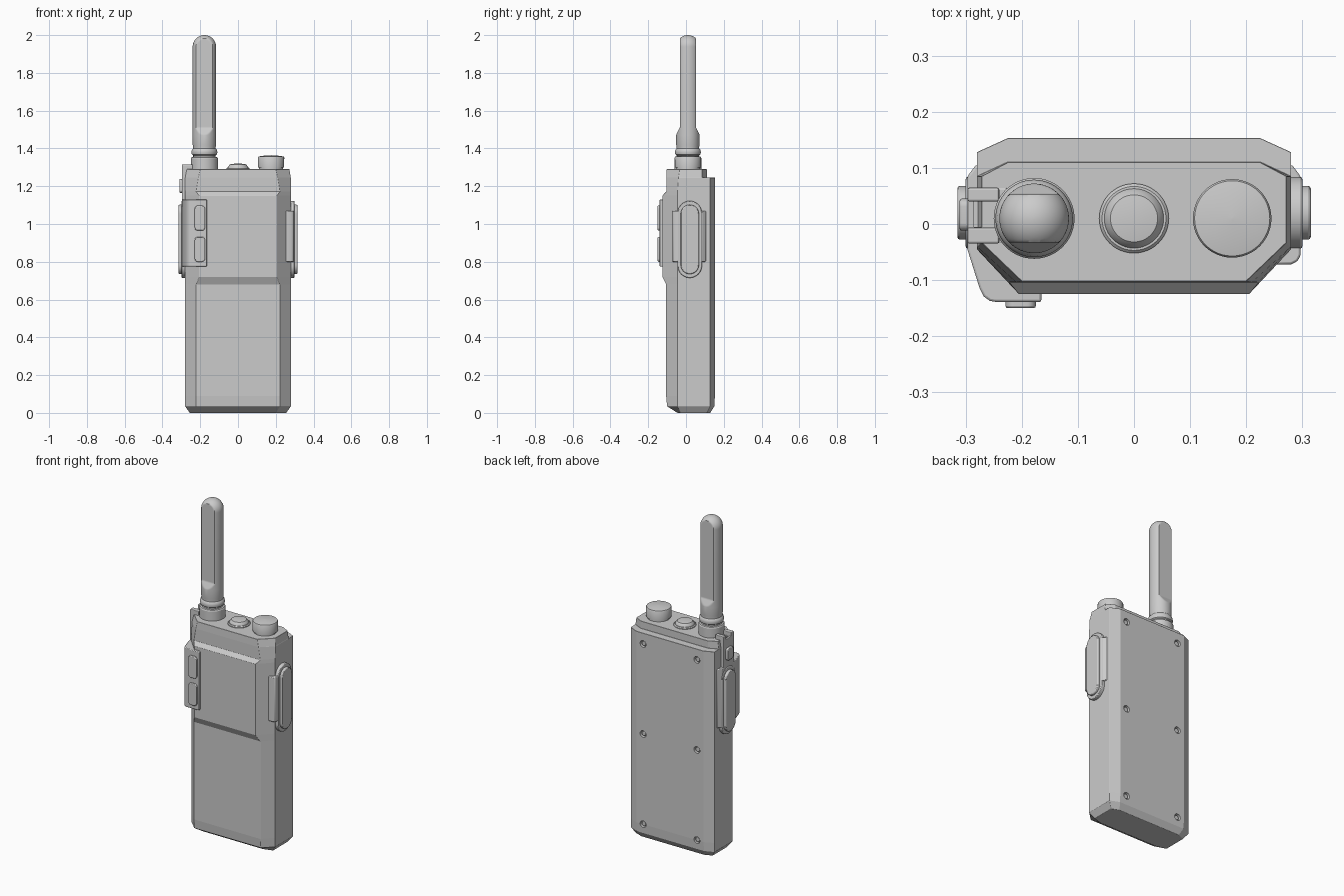
import bpy, bmesh, math

if "Cube" in bpy.data.objects:
    bpy.data.objects.remove(bpy.data.objects["Cube"])

def finish(bm, name, bevel=0.0, segs=2, smooth=True):
    bmesh.ops.recalc_face_normals(bm, faces=bm.faces)
    me = bpy.data.meshes.new(name)
    bm.to_mesh(me)
    bm.free()
    ob = bpy.data.objects.new(name, me)
    bpy.context.collection.objects.link(ob)
    if smooth:
        bpy.ops.object.select_all(action='DESELECT')
        ob.select_set(True)
        bpy.context.view_layer.objects.active = ob
        bpy.ops.object.shade_smooth_by_angle(angle=math.radians(32))
    if bevel:
        m = ob.modifiers.new("bevel", 'BEVEL')
        m.width, m.segments, m.limit_method = bevel, segs, 'ANGLE'
        m.angle_limit = math.radians(35)
    return ob

def loft(name, rings, **kw):
    """Skin a stack of equal-length vertex rings and cap both ends."""
    bm = bmesh.new()
    vs = [[bm.verts.new(p) for p in r] for r in rings]
    n = len(vs[0])
    for a, b in zip(vs, vs[1:]):
        for i in range(n):
            bm.faces.new((a[i], a[(i + 1) % n], b[(i + 1) % n], b[i]))
    bm.faces.new(vs[0])
    bm.faces.new(vs[-1])
    return finish(bm, name, **kw)

def prism(name, pts, axis, a, b, **kw):
    """Extrude a 2D outline from a to b along an axis."""
    place = {'x': lambda u, v, w: (w, u, v),
             'y': lambda u, v, w: (u, w, v),
             'z': lambda u, v, w: (u, v, w)}[axis]
    return loft(name, [[place(u, v, w) for u, v in pts] for w in (a, b)], **kw)

def rounded(u0, u1, v0, v1, r, n=8):
    """Rounded rectangle outline (a capsule when r is half the width)."""
    pts = []
    for k, (cu, cv) in enumerate([(u1 - r, v1 - r), (u0 + r, v1 - r),
                                  (u0 + r, v0 + r), (u1 - r, v0 + r)]):
        for i in range(n + 1):
            t = math.pi / 2 * (k + i / n)
            pts.append((cu + r * math.cos(t), cv + r * math.sin(t)))
    clean = []
    for p in pts:
        if not clean or math.dist(p, clean[-1]) > 1e-5:
            clean.append(p)
    return clean

def lathe(name, cx, cy, profile, n=48, limit=None, **kw):
    """Turned part; limit(z) optionally flattens it front and back."""
    rings = []
    for r, z in profile:
        lim = limit(z) if limit else 9
        rings.append([(cx + r * math.cos(2 * math.pi * i / n),
                       cy + max(-lim, min(lim, r * math.sin(2 * math.pi * i / n))), z)
                      for i in range(n)])
    return loft(name, rings, **kw)

def cut(ob, cutter):
    m = ob.modifiers.new("cut", 'BOOLEAN')
    m.operation, m.object, m.solver = 'DIFFERENCE', cutter, 'EXACT'
    cutter.hide_render = True
    cutter.hide_viewport = True

# body: octagonal sections (z, half width, front y, front half width,
#       front chamfer end y, back chamfer start y, back y, back half width)
sections = [
    (0.000, 0.255, -0.045, 0.20, -0.03, 0.110, 0.128, 0.210),
    (0.035, 0.280, -0.100, 0.222, -0.045, 0.127, 0.150, 0.225),
    (0.090, 0.280, -0.105, 0.222, -0.045, 0.128, 0.153, 0.225),
    (0.680, 0.280, -0.105, 0.222, -0.045, 0.128, 0.153, 0.225),
    (0.720, 0.280, -0.125, 0.205, -0.045, 0.128, 0.153, 0.225),
    (1.150, 0.280, -0.125, 0.205, -0.045, 0.128, 0.153, 0.225),
    (1.172, 0.280, -0.104, 0.222, -0.045, 0.128, 0.153, 0.225),
    (1.245, 0.280, -0.104, 0.210, -0.040, 0.128, 0.153, 0.225),
    (1.246, 0.279, -0.104, 0.210, -0.040, 0.085, 0.110, 0.225),
    (1.290, 0.272, -0.102, 0.200, -0.033, 0.085, 0.110, 0.225),
]
rings = []
for z, w, yf, xf, ys, yc, yb, xb in sections:
    half = [(xf, yf), (w, ys), (w, yc), (xb, yb)]
    rings.append([(x, y, z) for x, y in half] + [(-x, y, z) for x, y in reversed(half)])
body = loft("body", rings, bevel=0.004, segs=1, smooth=False)

# back screws in round recesses, all holes in one cutter
bm = bmesh.new()
for x in (-0.18, 0.18):
    for z in (0.09, 0.635, 1.18):
        hole = [(x + 0.02 * math.cos(t * math.pi / 12), z + 0.02 * math.sin(t * math.pi / 12))
                for t in range(24)]
        fr, bk = ([bm.verts.new((u, y, v)) for u, v in hole] for y in (0.135, 0.17))
        bm.faces.new(fr)
        bm.faces.new(bk)
        for i in range(24):
            bm.faces.new((fr[i], fr[i - 1], bk[i - 1], bk[i]))
        head = rounded(x - 0.014, x + 0.014, z - 0.014, z + 0.014, 0.014, 5)
        prism("screw", head, 'y', 0.13, 0.146, bevel=0.003)
cut(body, finish(bm, "screw_hole_cutter", smooth=False))

# antenna with collar, flattened blade and round tip
prof = [(0.072, 1.28), (0.072, 1.347), (0.068, 1.353), (0.059, 1.355), (0.059, 1.363),
        (0.066, 1.368), (0.069, 1.380), (0.066, 1.393), (0.060, 1.400), (0.060, 1.41), (0.062, 1.42)]
prof += [(0.062, 1.47 + 0.005 * i) for i in range(11)]
prof += [(0.062, 1.7)]
prof += [(0.062 * math.cos(t * math.pi / 32), 1.938 + 0.062 * math.sin(t * math.pi / 32))
         for t in range(16)] + [(0.001, 2.0)]

def blade(z):
    return 0.043 + 0.020 * max(0.0, min(1.0, (1.51 - z) / 0.04)) + (9 if z < 1.46 else 0)

lathe("antenna", -0.178, 0.01, prof, n=64, limit=blade)

# top button and volume knob
lathe("top_button", 0, 0.01, [(0.062, 1.28), (0.062, 1.294), (0.057, 1.299), (0.053, 1.299),
                              (0.051, 1.306), (0.042, 1.316), (0.020, 1.319), (0.001, 1.319)])
lathe("volume_knob", 0.175, 0.01, [(0.064, 1.28), (0.064, 1.298), (0.069, 1.298), (0.070, 1.352),
                                   (0.067, 1.357), (0.045, 1.361), (0.001, 1.364)])

# strap lug with slot and side nub
lug = prism("strap_lug", [(-0.297, -0.035), (-0.225, -0.035), (-0.225, 0.065), (-0.297, 0.065)],
            'z', 1.12, 1.292, bevel=0.004, smooth=False)
prism("strap_lug_rib", [(-0.297, -0.035), (-0.24, -0.035), (-0.24, -0.006), (-0.297, -0.006)],
      'z', 1.28, 1.315, bevel=0.004, smooth=False)
prism("strap_lug_rib", [(-0.297, 0.04), (-0.24, 0.04), (-0.24, 0.065), (-0.297, 0.065)],
      'z', 1.28, 1.315, bevel=0.004, smooth=False)
slot = prism("slot_cutter", [(-0.285, -0.005), (-0.257, -0.005), (-0.257, 0.04), (-0.285, 0.04)],
             'z', 1.25, 1.33, smooth=False)
cut(lug, slot)
prism("side_nub", rounded(-0.012, 0.045, 1.165, 1.238, 0.014), 'x', -0.311, -0.28, bevel=0.004)

# left control cover wraps the front corner; right cover hugs the side
prism("left_cover", [(-0.297, 0.085), (-0.297, -0.045), (-0.275, -0.115), (-0.268, -0.129),
                     (-0.257, -0.137), (-0.245, -0.139), (-0.165, -0.139), (-0.165, -0.09),
                     (-0.24, -0.05), (-0.27, 0.0), (-0.27, 0.105), (-0.282, 0.105)],
      'z', 0.775, 1.13, bevel=0.004)
prism("right_cover", [(0.297, 0.085), (0.297, -0.055), (0.292, -0.066), (0.28, -0.072),
                      (0.25, -0.072), (0.25, 0.105), (0.282, 0.105)],
      'z', 0.80, 1.07, bevel=0.004)

# two front keys on the left cover
for z0 in (0.80, 0.965):
    prism("front_key", rounded(-0.229, -0.175, z0, z0 + 0.132, 0.016), 'y', -0.150, -0.12,
          bevel=0.004)

# capsule side buttons with rims, both sides
for s in (-1, 1):
    prism("side_button_rim", rounded(-0.044, 0.084, 0.715, 1.122, 0.064, 12), 'x',
          s * 0.265, s * 0.300, bevel=0.004)
    prism("side_button", rounded(-0.028, 0.068, 0.735, 1.102, 0.048, 12), 'x',
          s * 0.29, s * 0.315, bevel=0.005)
